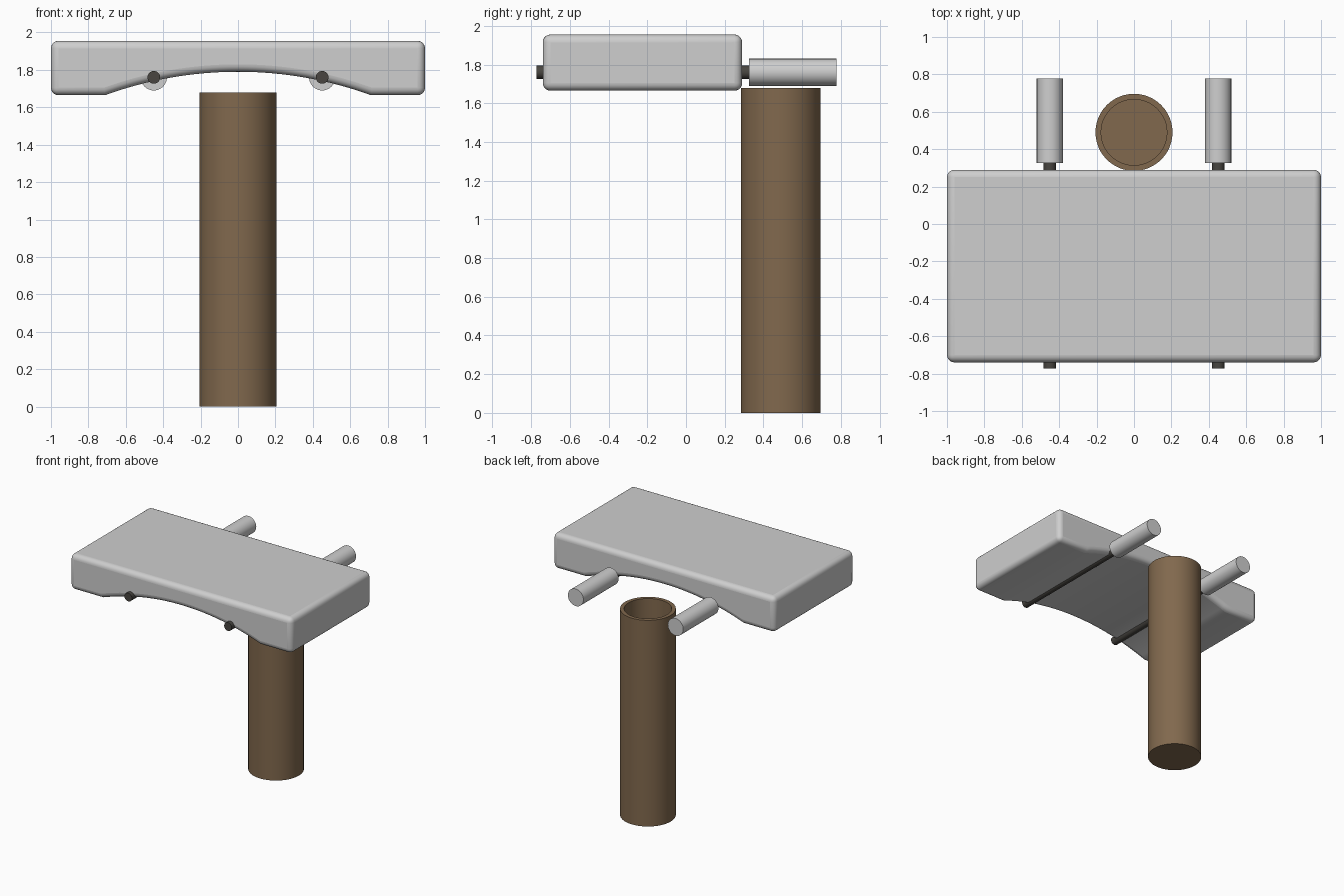
import bpy, bmesh, math
from mathutils import Matrix

cube = bpy.data.objects.get("Cube")
if cube:
    bpy.data.objects.remove(cube, do_unlink=True)


def material(name, rgb):
    m = bpy.data.materials.new(name)
    m.use_nodes = True
    color = (*rgb, 1)
    m.diffuse_color = color
    bsdf = next(n for n in m.node_tree.nodes if n.type == 'BSDF_PRINCIPLED')
    bsdf.inputs["Base Color"].default_value = color
    return m


light_grey = material("light grey", (0.62, 0.62, 0.62))
brown = material("brown", (0.22, 0.14, 0.075))
dark_grey = material("dark grey", (0.065, 0.06, 0.052))


def finish(bm, name, mat):
    bmesh.ops.recalc_face_normals(bm, faces=bm.faces)
    mesh = bpy.data.meshes.new(name)
    bm.to_mesh(mesh)
    bm.free()
    mesh.materials.append(mat)
    obj = bpy.data.objects.new(name, mesh)
    bpy.context.collection.objects.link(obj)
    return obj


def smooth(obj):
    bpy.ops.object.select_all(action='DESELECT')
    obj.select_set(True)
    bpy.context.view_layer.objects.active = obj
    bpy.ops.object.shade_smooth_by_angle(angle=math.radians(35))


def rod(name, mat, x, z, radius, y0, y1):
    """Closed cylinder lying along y."""
    bm = bmesh.new()
    place = Matrix.Translation((x, (y0 + y1) / 2, z)) @ Matrix.Rotation(math.pi / 2, 4, 'X')
    bmesh.ops.create_cone(bm, cap_ends=True, segments=32, radius1=radius,
                          radius2=radius, depth=y1 - y0, matrix=place)
    smooth(finish(bm, name, mat))


# Slab with a shallow arch cut along its underside
bottom, top, front, back = 1.665, 1.955, -0.74, 0.29
half, rise, steps = 0.71, 0.125, 32
arch_r = (half ** 2 + rise ** 2) / (2 * rise)
sweep = math.asin(half / arch_r)
profile = [(1, bottom), (1, top), (-1, top), (-1, bottom)]
for i in range(steps + 1):
    a = sweep * (2 * i / steps - 1)
    profile.append((arch_r * math.sin(a), bottom + rise - arch_r * (1 - math.cos(a))))
bm = bmesh.new()
face = bm.faces.new([bm.verts.new((x, front, z)) for x, z in profile])
side = bmesh.ops.extrude_face_region(bm, geom=[face])
moved = [g for g in side["geom"] if isinstance(g, bmesh.types.BMVert)]
bmesh.ops.translate(bm, verts=moved, vec=(0, back - front, 0))
slab = finish(bm, "arched_slab", light_grey)
bevel = slab.modifiers.new("rounded edges", 'BEVEL')
bevel.width = 0.04
bevel.segments = 5
bevel.limit_method = 'ANGLE'
bevel.angle_limit = math.radians(40)
smooth(slab)

# Rails through the slab, each with a handle at the back
for label, s in (("left", 1), ("right", -1)):
    rod(label + "_rail", dark_grey, s * 0.45, 1.76, 0.034, -0.772, 0.36)
    rod(label + "_handle", light_grey, s * 0.45, 1.76, 0.07, 0.325, 0.778)

# Hollow post, closed at the foot
outer, inner, height, floor = 0.206, 0.176, 1.68, 0.03
bm = bmesh.new()
points = [(0, 0), (outer, 0), (outer, height), (inner, height), (inner, floor), (0, floor)]
verts = [bm.verts.new((r, 0, z)) for r, z in points]
edges = [bm.edges.new(pair) for pair in zip(verts, verts[1:])]
bmesh.ops.spin(bm, geom=verts + edges, axis=(0, 0, 1), cent=(0, 0, 0),
               angle=math.tau, steps=48)
bmesh.ops.remove_doubles(bm, verts=bm.verts, dist=0.0005)
post = finish(bm, "hollow_post", brown)
post.location = (0, 0.49, 0)
smooth(post)
